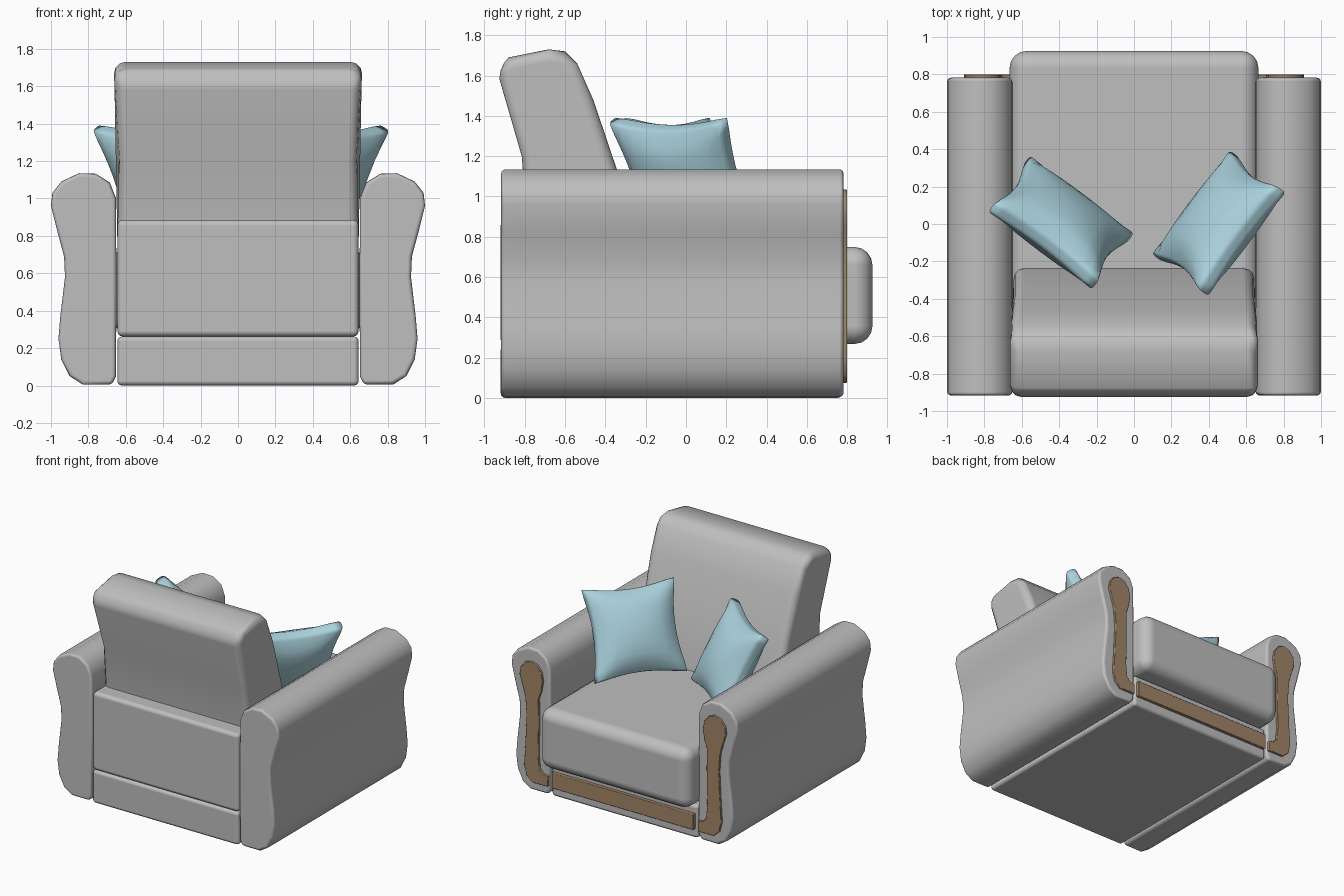
import bpy, bmesh, math
from mathutils import Matrix, Vector

if "Cube" in bpy.data.objects:
    bpy.data.objects.remove(bpy.data.objects["Cube"])


def material(name, rgb):
    m = bpy.data.materials.new(name)
    m.diffuse_color = (*rgb, 1)
    m.use_nodes = True
    m.node_tree.nodes["Principled BSDF"].inputs["Base Color"].default_value = m.diffuse_color
    return m


GREY = material("grey fabric", (0.52, 0.52, 0.52))
WOOD = material("brown wood", (0.36, 0.24, 0.14))
BLUE = material("light blue fabric", (0.41, 0.65, 0.73))


def finish(bm, name, mat, bevel=0, segments=3):
    bmesh.ops.recalc_face_normals(bm, faces=bm.faces)
    me = bpy.data.meshes.new(name)
    bm.to_mesh(me)
    bm.free()
    me.materials.append(mat)
    for p in me.polygons:
        p.use_smooth = True
    ob = bpy.data.objects.new(name, me)
    bpy.context.collection.objects.link(ob)
    if bevel:
        b = ob.modifiers.new("rounded edges", 'BEVEL')
        b.width = bevel
        b.segments = segments
        b.limit_method = 'ANGLE'
        b.angle_limit = math.radians(50)
        b.harden_normals = True
    return ob


def prism(points, lo, hi, place):
    """Extrude a 2D outline from lo to hi; place(a, b, depth) gives the 3D position."""
    bm = bmesh.new()
    ends = [[bm.verts.new(place(a, b, d)) for a, b in points] for d in (lo, hi)]
    bm.faces.new(ends[0])
    bm.faces.new(ends[1])
    n = len(points)
    for i in range(n):
        j = (i + 1) % n
        bm.faces.new((ends[0][i], ends[0][j], ends[1][j], ends[1][i]))
    return bm


def box(name, mat, half_x, y0, y1, z0, z1, bevel, segments=3):
    outline = [(y0, z0), (y1, z0), (y1, z1), (y0, z1)]
    bm = prism(outline, -half_x, half_x, lambda a, b, d: (d, a, b))
    return finish(bm, name, mat, bevel, segments)


# Body blocks
box("base", GREY, 0.645, -0.92, 0.775, 0.0, 0.262, 0.025)
box("lower_back_panel", GREY, 0.645, -0.92, -0.5, 0.262, 0.885, 0.03)
box("seat_cushion", GREY, 0.665, -0.6, 0.925, 0.268, 0.75, 0.09, 4)
box("front_wood_strip", WOOD, 0.625, 0.74, 0.80, 0.075, 0.2, 0.004, 1)

# Reclined backrest, a little wider at the top
BACK = [(-0.75, 0.6), (-0.79, 0.88), (-0.815, 1.2), (-0.925, 1.58), (-0.928, 1.65),
        (-0.88, 1.69), (-0.68, 1.73), (-0.6, 1.72), (-0.54, 1.66), (-0.46, 1.48),
        (-0.345, 1.14), (-0.24, 0.78), (-0.22, 0.6)]
back = prism(BACK, -1, 1,
             lambda a, b, d: (d * (0.643 + 0.04 * min(0.5, max(0, b - 1.13))), a, b))
finish(back, "backrest", GREY, 0.06, 3)

# Arms and their wooden front plates
ARM = [(0.672, 0.005), (0.652, 0.05), (0.65, 0.5), (0.652, 1.0), (0.685, 1.085), (0.76, 1.132),
       (0.85, 1.135), (0.945, 1.09), (0.992, 1.03), (1.0, 0.96), (0.965, 0.82), (0.93, 0.69),
       (0.925, 0.58), (0.95, 0.37), (0.96, 0.25), (0.945, 0.14), (0.9, 0.05), (0.83, 0.005)]
PLATE = [(0.662, 0.075), (0.662, 0.16), (0.705, 0.165), (0.735, 0.2), (0.745, 0.3),
         (0.74, 0.6), (0.743, 0.75), (0.72, 0.82), (0.706, 0.9), (0.72, 0.97),
         (0.76, 1.02), (0.81, 1.035), (0.86, 1.02), (0.9, 0.97), (0.91, 0.91),
         (0.89, 0.85), (0.86, 0.75), (0.848, 0.6), (0.86, 0.35), (0.87, 0.2),
         (0.85, 0.12), (0.8, 0.075)]
for side, s in (("left", -1), ("right", 1)):
    place = lambda a, b, d: (s * a, d, b)
    finish(prism(ARM, -0.917, 0.782, place), side + "_arm", GREY, 0.022, 3)
    finish(prism(PLATE, 0.76, 0.80, place), side + "_arm_wood_plate", WOOD, 0.004, 1)


# Throw pillows: pinched corners, swollen middle, leaning back
def pillow(name, centre, along, lean_dir, lean=math.radians(27)):
    bm = bmesh.new()
    bmesh.ops.create_cube(bm, size=2)
    bmesh.ops.subdivide_edges(bm, edges=bm.edges[:], cuts=9, use_grid_fill=True)
    for v in bm.verts:
        u, w, t = v.co
        fu, fw = max(0, 1 - u * u), max(0, 1 - w * w)
        shrink = 1 - 0.05 * t ** 4
        corner = 1 - 0.04 * (u * w) ** 8
        v.co = (0.36 * u * (1 - 0.15 * fw) * shrink * corner,
                0.355 * w * (1 - 0.15 * fu) * shrink * corner,
                t * (0.045 + 0.1 * (fu * fw) ** 0.6))
    a = Vector((*along, 0)).normalized()
    l = Vector((*lean_dir, 0)).normalized()
    up = l * math.sin(lean) + Vector((0, 0, math.cos(lean)))
    rot = Matrix((a, up, a.cross(up))).transposed()
    for v in bm.verts:
        v.co = rot @ v.co + Vector(centre)
    finish(bm, name, BLUE)


pillow("right_pillow", (0.453, 0.004, 1.075), (0.6, 0.8), (0.8, -0.6))
pillow("left_pillow", (-0.39, 0.008, 1.075), (0.8, -0.6), (-0.6, -0.8))
